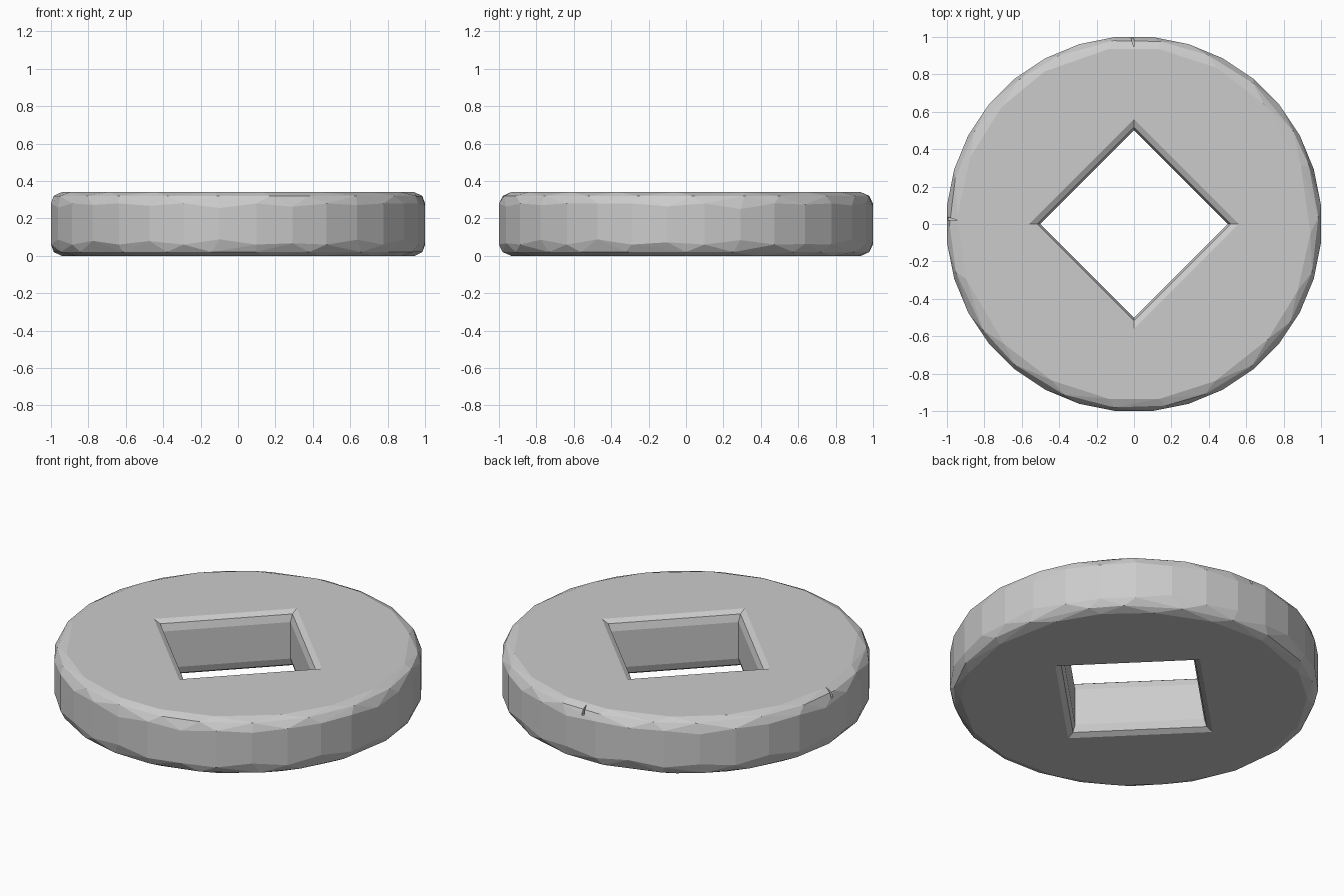
import bpy, bmesh, math, random

random.seed(4)
cube = bpy.data.objects.get("Cube")
if cube:
    bpy.data.objects.remove(cube, do_unlink=True)

HEIGHT = 0.34
SIDES = 32

stone = bpy.data.materials.new("plain grey stone")
stone.use_nodes = True
grey = (0.6, 0.6, 0.6, 1)
stone.diffuse_color = grey
stone.node_tree.nodes["Principled BSDF"].inputs["Base Color"].default_value = grey


def make_object(name, bm):
    bmesh.ops.recalc_face_normals(bm, faces=bm.faces)
    mesh = bpy.data.meshes.new(name)
    bm.to_mesh(mesh)
    bm.free()
    mesh.materials.append(stone)
    obj = bpy.data.objects.new(name, mesh)
    bpy.context.collection.objects.link(obj)
    return obj


def loft(name, rings):
    """Closed solid through a stack of equal-sized point rings."""
    bm = bmesh.new()
    loops = [[bm.verts.new(p) for p in ring] for ring in rings]
    for low, high in zip(loops, loops[1:]):
        for i in range(len(low)):
            j = (i + 1) % len(low)
            bm.faces.new((low[i], low[j], high[j], high[i]))
    bm.faces.new(loops[0][::-1])
    bm.faces.new(loops[-1])
    return make_object(name, bm)


def cut(target, cutter):
    mod = target.modifiers.new("cut", "BOOLEAN")
    mod.operation = "DIFFERENCE"
    mod.solver = "EXACT"
    mod.object = cutter
    bpy.context.view_layer.objects.active = target
    bpy.ops.object.modifier_apply(modifier=mod.name)
    bpy.data.objects.remove(cutter, do_unlink=True)


# Disc: faceted hull with an irregular rounded rim, same above and below
bm = bmesh.new()
for top in (True, False):
    for radius, inset, count, wobble in ((0.945, 0, 18, 0.06), (0.986, 0.02, 22, 0.05),
                                         (1.005, 0.06, SIDES, 0)):
        for i in range(count):
            a = math.tau * (i + 0.5) / count - math.pi / 2 + random.uniform(-wobble, wobble)
            z = inset + (random.uniform(0, 0.03) if wobble == 0 and i % 2 else 0)
            bm.verts.new((radius * math.cos(a), radius * math.sin(a),
                          HEIGHT - z if top else z))
hull = bmesh.ops.convex_hull(bm, input=bm.verts)
loose = [v for v in bm.verts if not v.link_faces]
bmesh.ops.delete(bm, geom=loose, context="VERTS")
bmesh.ops.dissolve_limit(bm, angle_limit=0.01, verts=bm.verts, edges=bm.edges)
disc = make_object("disc", bm)

# Diamond hole with rounded lips
lower = [(0.607, -0.02), (0.518, 0.018), (0.5, 0.06)]
profile = lower + [(r, HEIGHT - z) for r, z in reversed(lower)]
corners = ((1, 0), (0, 1), (-1, 0), (0, -1))
cut(disc, loft("hole_cutter", [[(r * x, r * y, z) for x, y in corners] for r, z in profile]))

# Two small chips in the upper rim
chip = ((-0.022, 1.01), (0.0, 1.01), (0.0, 0.945))
for turned in (False, True):
    points = [(-y, 0.02 - x) if turned else (x, y) for x, y in chip]
    cut(disc, loft("chip_cutter", [[(x, y, z) for x, y in points] for z in (0.29, 0.36)]))

for face in disc.data.polygons:
    face.use_smooth = False
